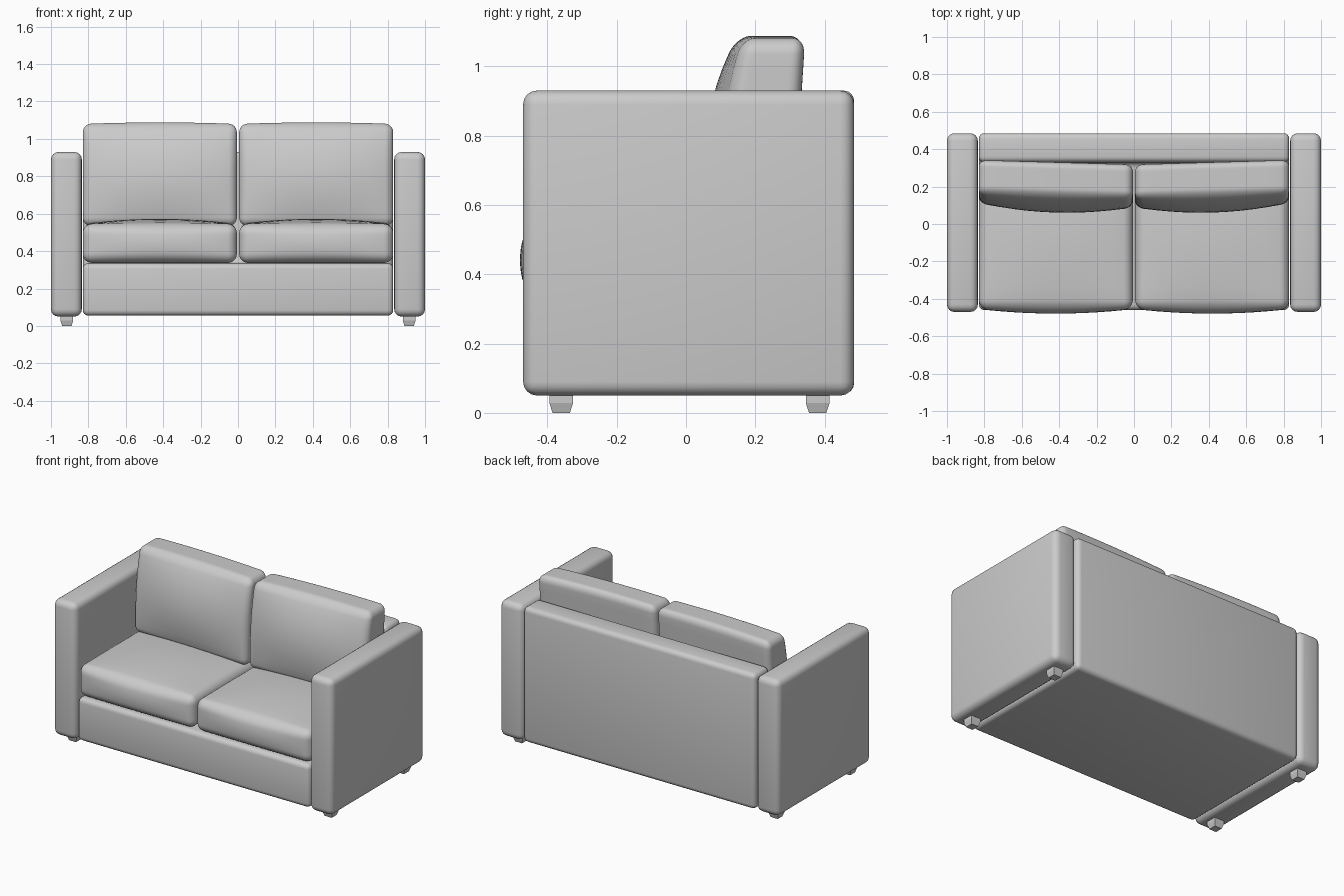
import bpy, bmesh
from mathutils import Vector

if "Cube" in bpy.data.objects:
    bpy.data.objects.remove(bpy.data.objects["Cube"])


def finish(name, bm, smooth=True, bevel=0):
    bmesh.ops.recalc_face_normals(bm, faces=bm.faces)
    me = bpy.data.meshes.new(name)
    bm.to_mesh(me)
    bm.free()
    for p in me.polygons:
        p.use_smooth = smooth
    ob = bpy.data.objects.new(name, me)
    bpy.context.collection.objects.link(ob)
    if bevel:
        m = ob.modifiers.new("round", "BEVEL")
        m.width, m.segments = bevel, 4
    return ob


def extrude_profile(name, profile, x0, x1, bevel):
    """Extrude a (y, z) outline along x."""
    bm = bmesh.new()
    f = bm.faces.new([bm.verts.new((x0, y, z)) for y, z in profile])
    r = bmesh.ops.extrude_face_region(bm, geom=[f])
    vs = [v for v in r["geom"] if isinstance(v, bmesh.types.BMVert)]
    bmesh.ops.translate(bm, verts=vs, vec=(x1 - x0, 0, 0))
    return finish(name, bm, True, bevel)


def cushion(name, lo, hi, radius, shape):
    """Rounded box, dense near its edges, then softened by shape(p, u)."""
    n, k = 18, 4
    lo, hi = Vector(lo), Vector(hi)
    mid, half = (lo + hi) / 2, (hi - lo) / 2
    bm = bmesh.new()
    bmesh.ops.create_cube(bm, size=2)
    bmesh.ops.subdivide_edges(bm, edges=bm.edges, cuts=n - 1, use_grid_fill=True)
    for v in bm.verts:
        p, core = Vector(), Vector()
        for a in range(3):
            i = round((v.co[a] + 1) / 2 * n)
            inner = half[a] - radius
            if i < k:
                p[a] = -half[a] + radius * i / k
            elif i > n - k:
                p[a] = half[a] - radius * (n - i) / k
            else:
                p[a] = inner * (2 * (i - k) / (n - 2 * k) - 1)
            core[a] = max(-inner, min(inner, p[a]))
        p = core + (p - core).normalized() * radius
        u = Vector([p[a] / half[a] for a in range(3)])
        v.co = shape(p + mid, u)
    return finish(name, bm)


def dome(a, b):
    return max(0, 1 - a * a) * max(0, 1 - b * b)


for s, side in ((-1, "left"), (1, "right")):
    # Slab arms
    extrude_profile(side + "_arm", [(-.47, .05), (.485, .05), (.485, .93), (-.47, .93)],
                    s * .835, s * 1.0, .04)

    # Seat cushions: crowned top, gently bowed front
    def seat_shape(p, u):
        if u.z > 0:
            p.z += .028 * dome(u.x, u.y) * u.z
        if u.y < 0:
            p.y += .024 * dome(u.x, u.z) * u.y
        return p

    xs = sorted((s * .006, s * .83))
    cushion(side + "_seat_cushion", (xs[0], -.455, .337), (xs[1], .32, .545), .05, seat_shape)

    # Back cushions: leaning top, bulging front, slight twist
    def back_shape(p, u):
        t = (u.z + 1) / 2
        p.y += .055 * t ** 3 * (1 - u.y) / 2 + .035 * (t - 1) * (1 + u.y) / 2
        p.y += .012 * u.x * s
        if u.y < 0:
            p.y += .042 * dome(u.x, u.z) * u.y
        p.z += .008 * max(0, u.z) * (1 - u.x * u.x)
        return p

    cushion(side + "_back_cushion", (xs[0], .098, .535), (xs[1], .333, 1.08), .045, back_shape)

    # Tapered block feet
    for y, end in ((-.36, "front"), (.38, "back")):
        bm = bmesh.new()
        rings = [[bm.verts.new((s * .915 + a * h, y + b * h, z))
                  for a, b in ((-1, -1), (1, -1), (1, 1), (-1, 1))]
                 for h, z in ((.025, 0), (.034, .028), (.034, .06))]
        bm.faces.new(rings[0])
        bm.faces.new(rings[2])
        for r0, r1 in zip(rings, rings[1:]):
            for i in range(4):
                j = (i + 1) % 4
                bm.faces.new((r0[i], r0[j], r1[j], r1[i]))
        finish(f"{side}_{end}_foot", bm, False)

# Base and back panel as one L-shaped frame
extrude_profile("base_and_back", [(-.46, .055), (.485, .055), (.485, .93), (.33, .93),
                                  (.33, .335), (-.46, .335)], -.83, .83, .03)
